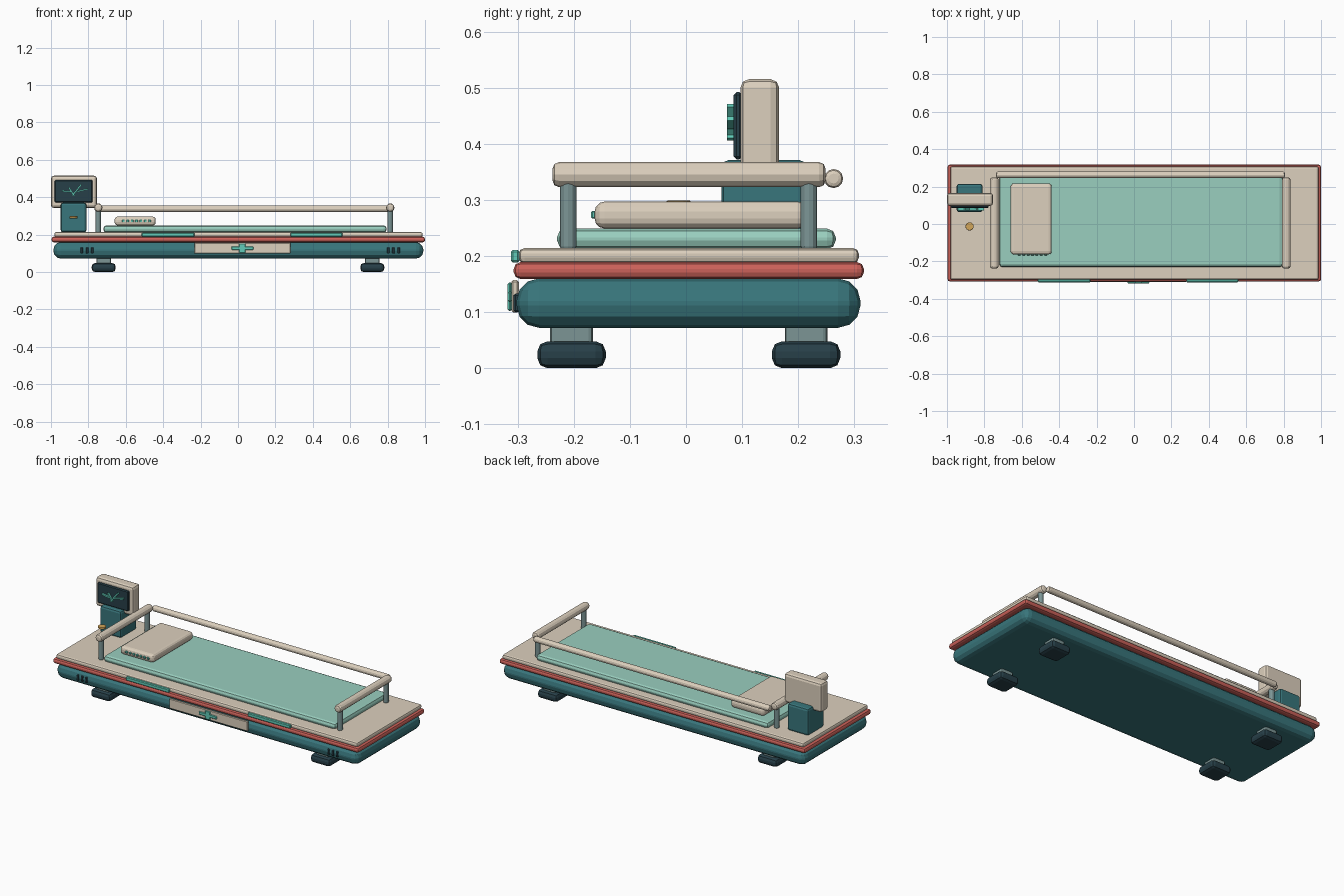
import bpy
import math
from mathutils import Vector

if "Cube" in bpy.data.objects:
    bpy.data.objects.remove(bpy.data.objects["Cube"])


def material(name, r, g, b):
    m = bpy.data.materials.new(name)
    m.diffuse_color = (r, g, b, 1)
    m.use_nodes = True
    m.node_tree.nodes["Principled BSDF"].inputs["Base Color"].default_value = m.diffuse_color
    return m


TEAL = material("deep teal", 0.04, 0.18, 0.20)
CREAM = material("cream", 0.72, 0.63, 0.51)
RED = material("coral red", 0.60, 0.12, 0.10)
MINT = material("mint", 0.32, 0.62, 0.52)
BRIGHT = material("bright mint", 0.12, 0.60, 0.48)
DARK = material("dark slate", 0.02, 0.05, 0.065)
METAL = material("grey metal", 0.20, 0.30, 0.30)
GOLD = material("gold", 0.65, 0.38, 0.10)


def finish(obj, name, mat, bevel, segments):
    obj.name = name
    obj.data.materials.append(mat)
    if bevel:
        b = obj.modifiers.new("bevel", 'BEVEL')
        b.width = bevel
        b.segments = segments
        b.limit_method = 'ANGLE'
        b.angle_limit = math.radians(50)
    return obj


def box(name, mat, x, y, z, bevel=0.0, segments=2):
    """Bevelled block from (min, max) ranges."""
    ranges = (x, y, z)
    bpy.ops.mesh.primitive_cube_add(size=1, location=[(a + b) / 2 for a, b in ranges])
    obj = bpy.context.object
    for v in obj.data.vertices:
        v.co = Vector([c * (b - a) for c, (a, b) in zip(v.co, ranges)])
    return finish(obj, name, mat, bevel, segments)


def rod(name, mat, p, q, radius, bevel=0.0, sides=12):
    """Cylinder between two points."""
    p, q = Vector(p), Vector(q)
    bpy.ops.mesh.primitive_cylinder_add(vertices=sides, radius=radius, depth=(q - p).length,
                                        location=(p + q) / 2)
    obj = bpy.context.object
    obj.rotation_euler = (q - p).to_track_quat('Z', 'Y').to_euler()
    return finish(obj, name, mat, bevel, 2)


# Stacked bed base
box("base_body", TEAL, (-0.987, 0.991), (-0.302, 0.311), (0.072, 0.16), 0.040, 3)
box("red_band", RED, (-0.997, 1.0), (-0.307, 0.317), (0.159, 0.189), 0.012)
box("deck", CREAM, (-0.982, 0.987), (-0.298, 0.308), (0.187, 0.214), 0.010)
box("mattress", MINT, (-0.72, 0.795), (-0.230, 0.267), (0.212, 0.249), 0.016)

# Pillow with a row of stitches along its front edge
box("pillow", CREAM, (-0.66, -0.44), (-0.163, 0.217), (0.249, 0.297), 0.018, 3)
for i in range(7):
    x = -0.62 + i * 0.0235
    box("pillow_stitch", BRIGHT, (x, x + 0.014), (-0.169, -0.160), (0.267, 0.280), 0.002, 1)

# Four feet with short stems
for x in (-0.718, 0.718):
    for y in (-0.204, 0.214):
        box("foot", DARK, (x - 0.064, x + 0.064), (y - 0.061, y + 0.061), (0, 0.048), 0.018)
        box("foot_stem", METAL, (x - 0.038, x + 0.038), (y - 0.038, y + 0.038),
            (0.04, 0.09), 0.008)

# End rails on posts, and the long rear rail
for x in (-0.747, 0.814):
    rod("end_rail", CREAM, (x, -0.238, 0.345), (x, 0.249, 0.345), 0.0225, 0.012)
    for y in (-0.210, 0.219):
        rod("rail_post", METAL, (x, y, 0.213), (x, y, 0.342), 0.0148, 0.004)
rod("rear_rail", CREAM, (-0.737, 0.263, 0.338), (0.806, 0.263, 0.338), 0.017, 0.008)

# Front panel with a cross
box("front_panel", CREAM, (-0.233, 0.28), (-0.311, -0.298), (0.099, 0.157), 0.003, 1)
box("cross_bar", BRIGHT, (-0.035, 0.082), (-0.318, -0.310), (0.118, 0.137), 0.003, 1)
box("cross_upright", BRIGHT, (0.006, 0.041), (-0.318, -0.310), (0.102, 0.153), 0.003, 1)

# Light strips on the deck edge and vents on the base
for x0, x1 in ((-0.515, -0.233), (0.28, 0.558)):
    box("deck_strip", BRIGHT, (x0, x1), (-0.312, -0.296), (0.188, 0.211), 0.004, 1)
for start in (-0.842, 0.796):
    for i in range(3):
        x = start + i * 0.028
        box("vent_slot", DARK, (x, x + 0.014), (-0.307, -0.295), (0.100, 0.133), 0.003, 1)

# Monitor stand, monitor and screen
box("monitor_stand", TEAL, (-0.948, -0.810), (0.063, 0.215), (0.212, 0.371), 0.013)
box("monitor_case", CREAM, (-1.0, -0.754), (0.097, 0.166), (0.343, 0.515), 0.015)
box("monitor_screen", DARK, (-0.98, -0.777), (0.085, 0.100), (0.372, 0.492), 0.005, 1)

# Zigzag trace built from slim bars
trace = (((-0.942, 0.435), (-0.895, 0.428)), ((-0.905, 0.452), (-0.875, 0.408)),
         ((-0.886, 0.408), (-0.838, 0.468)), ((-0.862, 0.430), (-0.802, 0.445)))
for (x0, z0), (x1, z1) in trace:
    length = math.hypot(x1 - x0, z1 - z0)
    cx, cz = (x0 + x1) / 2, (z0 + z1) / 2
    bar = box("screen_trace", BRIGHT, (cx - length / 2, cx + length / 2), (0.073, 0.086),
              (cz - 0.004, cz + 0.004))
    bar.rotation_euler.y = -math.atan2(z1 - z0, x1 - x0)

# Gold button in front of the stand
rod("gold_button", GOLD, (-0.879, -0.013, 0.287), (-0.879, -0.013, 0.299), 0.022, 0.003, 16)
